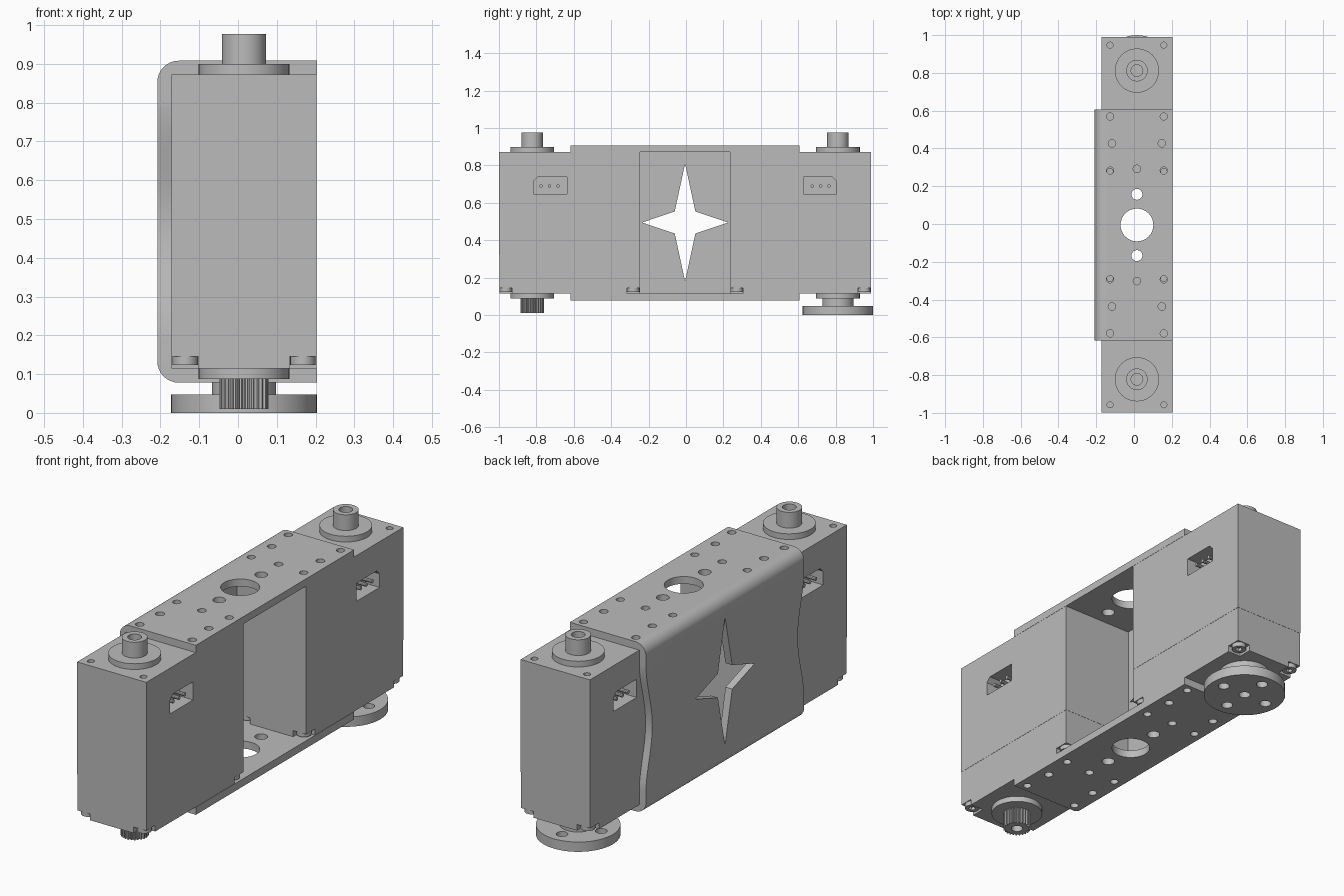
import bpy
import bmesh
from math import cos, sin, pi

if "Cube" in bpy.data.objects:
    bpy.data.objects.remove(bpy.data.objects["Cube"])

grey = bpy.data.materials.new("plain grey")
grey.use_nodes = True
GREY = (0.5, 0.5, 0.5, 1)
grey.diffuse_color = GREY
grey.node_tree.nodes["Principled BSDF"].inputs["Base Color"].default_value = GREY
parts = []


def prism(name, outline, axis, lo, hi, keep=True):
    """Extrude a 2D outline along one axis."""
    place = {"x": lambda p, q, t: (t, p, q),
             "y": lambda p, q, t: (p, t, q),
             "z": lambda p, q, t: (p, q, t)}[axis]
    bm = bmesh.new()
    rings = [[bm.verts.new(place(p, q, t)) for p, q in outline] for t in (lo, hi)]
    n = len(outline)
    bm.faces.new(rings[0])
    bm.faces.new(rings[1])
    for i in range(n):
        j = (i + 1) % n
        bm.faces.new((rings[0][i], rings[0][j], rings[1][j], rings[1][i]))
    bmesh.ops.recalc_face_normals(bm, faces=bm.faces)
    mesh = bpy.data.meshes.new(name)
    bm.to_mesh(mesh)
    bm.free()
    obj = bpy.data.objects.new(name, mesh)
    bpy.context.collection.objects.link(obj)
    if keep:
        parts.append(obj)
    else:
        obj.hide_render = True
    return obj


def rect(a, b, c, d):
    return [(a, c), (b, c), (b, d), (a, d)]


def circle(x, y, r, n=32):
    return [(x + r * cos(2 * pi * i / n), y + r * sin(2 * pi * i / n)) for i in range(n)]


def cut(obj, outline, axis, lo, hi):
    """Subtract a prism from the object and bake the result."""
    tool = prism("cutter", outline, axis, lo, hi, keep=False)
    mod = obj.modifiers.new("cut", "BOOLEAN")
    mod.operation = "DIFFERENCE"
    mod.solver = "EXACT"
    mod.object = tool
    bpy.context.view_layer.update()
    baked = bpy.data.meshes.new_from_object(
        obj.evaluated_get(bpy.context.evaluated_depsgraph_get()))
    obj.modifiers.clear()
    obj.data = baked
    bpy.data.objects.remove(tool)


YC = -0.005                       # middle of the assembly along y
XL, XR = -0.172, 0.203            # motor case sides
XC = (XL + XR) / 2
BOT, SEAM, TOP = 0.115, 0.32, 0.872
V0, V1 = 0.241, 0.994             # motor case inner and outer ends
SHAFT = 0.817

# Channel bracket: rounded C section run along y
OUT, LOW, HIGH, R = -0.208, 0.078, 0.908, 0.055
section = [(XR + 0.001, LOW), (XR + 0.001, BOT), (XL, BOT),
           (XL, TOP), (XR + 0.001, TOP), (XR + 0.001, HIGH)]
for cz, start in ((HIGH - R, pi / 2), (LOW + R, pi)):
    section += [(OUT + R + R * cos(start + i * pi / 16),
                 cz + R * sin(start + i * pi / 16)) for i in range(9)]
bracket = prism("channel_bracket", section, "y", YC - 0.612, YC + 0.612)

# Waisted ends of the bracket web
for s in (-1, 1):
    wave = [(YC + s * 0.7, 0.17), (YC + s * 0.7, 0.82)]
    for i in range(21):
        t = i / 20
        dip = 0.05 * (0.5 - 0.5 * cos(2 * pi * t))
        wave.append((YC + s * (0.613 - dip), 0.82 - 0.65 * t))
    cut(bracket, wave, "x", -0.3, XL + 0.001)

# Four-pointed star window in the web
star = []
for i in range(4):
    a = i * pi / 2
    star.append((YC + 0.23 * cos(a), 0.495 + 0.315 * sin(a)))
    star.append((YC + 0.078 * cos(a + pi / 4), 0.495 + 0.083 * sin(a + pi / 4)))
cut(bracket, star, "x", -0.3, XL + 0.05)

# Flange holes, through both flanges
holes = [(XC, 0, 0.087)]
for s in (-1, 1):
    holes += [(XC, s * 0.162, 0.029), (XC, s * 0.297, 0.02)]
    for t in (-1, 1):
        holes += [(XC + t * 0.142, s * 0.574, 0.019),
                  (XC + t * 0.132, s * 0.432, 0.02),
                  (XC + t * 0.142, s * 0.288, 0.019)]
for x, v, r in holes:
    cut(bracket, circle(x, YC + v, r, 32 if r > 0.05 else 20), "z", -0.1, 1.1)

# Two motors, one at each end
for s, end in ((-1, "front"), (1, "back")):
    def y(v):
        return YC + s * v

    upper = prism(end + "_motor_upper_case", rect(XL, XR, y(V0), y(V1)), "z", SEAM, TOP)
    lower = prism(end + "_motor_lower_case",
                  rect(XL, XR - 0.001, y(V0 + 0.001), y(V1 - 0.001)), "z", BOT, SEAM)

    # Corner holes on top, screw pockets and screws underneath
    for t, side in ((-1, "right"), (1, "left")):
        for v, q, where in ((V0, 1, "inner"), (V1, -1, "outer")):
            hx, hv = XC + t * 0.1425, v + q * 0.042
            cut(upper, circle(hx, y(hv), 0.016, 16), "z", TOP - 0.06, TOP + 0.05)
            edge = XC + t * 0.1875
            cut(lower, rect(edge - t * 0.07, edge + t * 0.05,
                            y(v + q * 0.07), y(v - q * 0.05)), "z", 0.05, 0.145)
            screw = prism(f"{end}_{where}_{side}_screw",
                          circle(XC + t * 0.1515, y(v + q * 0.036), 0.033, 20),
                          "z", 0.124, 0.15)
            cut(screw, circle(XC + t * 0.1515, y(v + q * 0.036), 0.016, 6),
                "z", 0.1, 0.138)

        # Plug socket with three pins on each side
        socket = [(y(0.632), 0.648), (y(0.81), 0.648), (y(0.81), 0.715),
                  (y(0.788), 0.737), (y(0.632), 0.737)]
        face = XC + t * 0.1875
        cut(upper, socket, "x", *sorted((face - t * 0.075, face + t * 0.05)))
        for k in range(3):
            prism(f"{end}_{side}_pin_{k + 1}",
                  circle(y(0.68 + 0.045 * k), 0.69, 0.009, 10), "x",
                  *sorted((face - t * 0.08, face - t * 0.01)))

    # Top boss and hollow shaft
    ys = y(SHAFT)
    prism(end + "_top_boss", circle(XC, ys, 0.117, 40), "z", TOP - 0.002, 0.9)
    shaft = prism(end + "_top_shaft", circle(XC, ys, 0.057), "z", 0.898, 0.977)
    cut(shaft, circle(XC, ys, 0.031, 24), "z", 0.92, 1.1)

    # Bottom boss
    prism(end + "_bottom_boss", circle(XC, ys, 0.117, 40), "z", 0.088, BOT + 0.002)

# Splined output gear on the front motor
yf = YC - SHAFT
teeth = []
for i in range(25):
    for f, r in ((0, 0.063), (0.35, 0.063), (0.55, 0.053), (0.8, 0.053)):
        a = 2 * pi * (i + f) / 25
        teeth.append((XC + r * cos(a), yf + r * sin(a)))
gear = prism("front_spline_gear", teeth, "z", 0.01, 0.09)
cut(gear, circle(XC, yf, 0.026, 20), "z", -0.1, 0.06)

# Round drive horn on the back motor
yb = YC + SHAFT
prism("back_horn_neck", circle(XC, yb, 0.083), "z", 0.047, 0.09)
horn = prism("back_drive_horn", circle(XC, yb, 0.188, 48), "z", 0, 0.048)
cut(horn, circle(XC, yb, 0.026, 20), "z", -0.1, 0.035)
for i in range(4):
    a = i * pi / 2
    cut(horn, circle(XC + 0.125 * cos(a), yb + 0.125 * sin(a), 0.026, 20), "z", -0.1, 0.1)

# Material and shading
bpy.ops.object.select_all(action="DESELECT")
for obj in parts:
    obj.data.materials.clear()
    obj.data.materials.append(grey)
    obj.select_set(True)
bpy.context.view_layer.objects.active = bracket
bpy.ops.object.shade_smooth_by_angle(angle=pi / 6)
